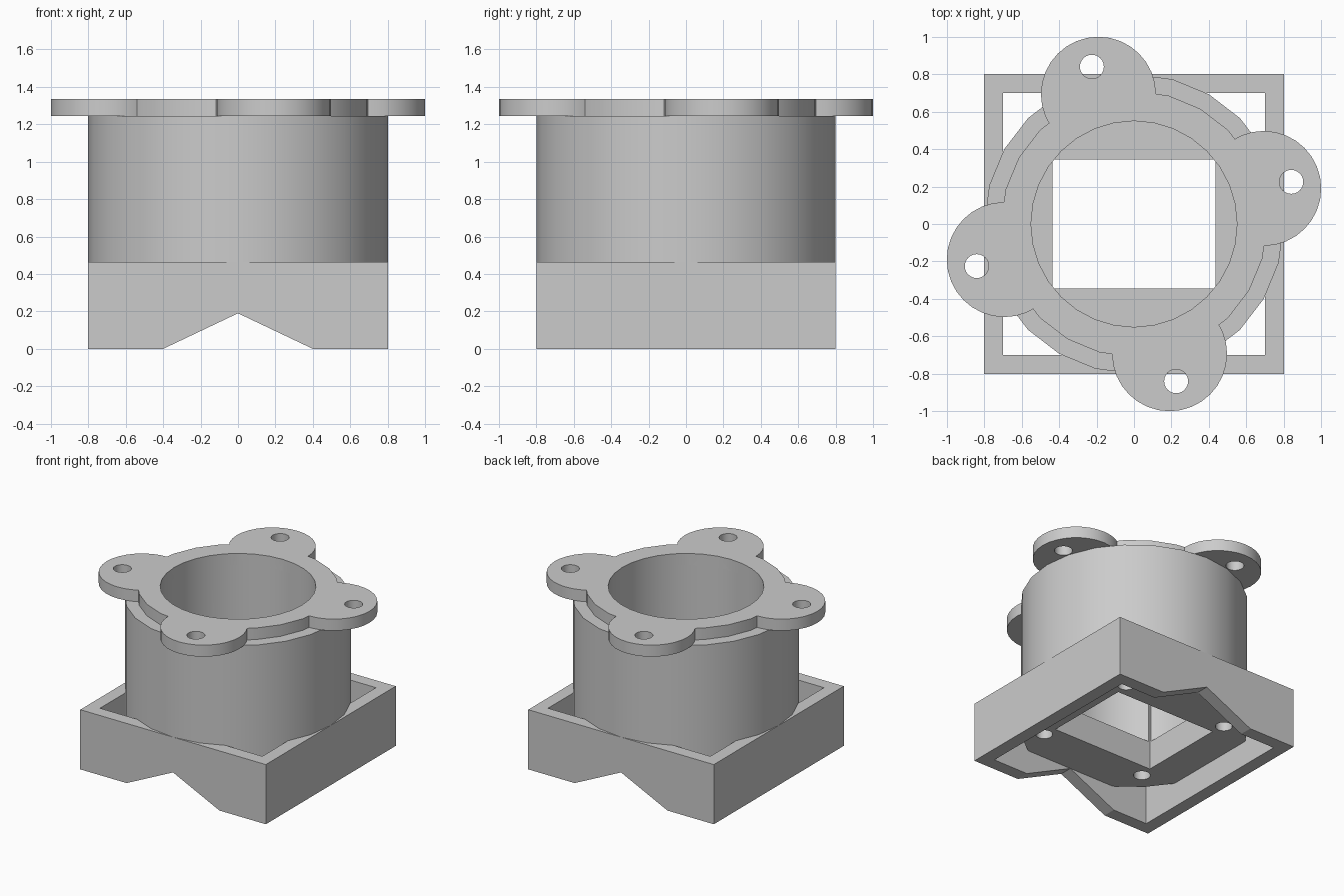
import bpy
from math import radians, cos, sin, pi

if "Cube" in bpy.data.objects:
    bpy.data.objects.remove(bpy.data.objects["Cube"], do_unlink=True)

grey = bpy.data.materials.new("plain_grey")
grey.use_nodes = True
colour = (0.6, 0.6, 0.6, 1)
grey.diffuse_color = colour
grey.node_tree.nodes["Principled BSDF"].inputs["Base Color"].default_value = colour


def cylinder(name, x, y, z0, z1, radius, sides):
    bpy.ops.mesh.primitive_cylinder_add(vertices=sides, radius=radius, depth=z1 - z0,
                                        location=(x, y, (z0 + z1) / 2))
    obj = bpy.context.object
    obj.name = name
    return obj


def box(name, sx, sy, z0, z1):
    bpy.ops.mesh.primitive_cube_add(size=1, location=(0, 0, (z0 + z1) / 2))
    obj = bpy.context.object
    obj.name = name
    obj.scale = (sx, sy, z1 - z0)
    return obj


def combine(target, tool, operation="DIFFERENCE"):
    """Apply a boolean and discard the tool."""
    mod = target.modifiers.new("boolean", "BOOLEAN")
    mod.operation, mod.solver, mod.object = operation, "EXACT", tool
    bpy.ops.object.select_all(action="DESELECT")
    bpy.context.view_layer.objects.active = target
    target.select_set(True)
    bpy.ops.object.modifier_apply(modifier=mod.name)
    bpy.data.objects.remove(tool, do_unlink=True)


def turned(x, y):
    """A point repeated at four quarter turns."""
    for i in range(4):
        c, s = cos(i * pi / 2), sin(i * pi / 2)
        yield x * c - y * s, x * s + y * c


FLOOR, DECK, TOP, RIM = 0.19, 0.465, 1.245, 1.335

# Square skirt, open through, with V notches front and back
skirt = box("square_skirt", 1.6, 1.6, 0, DECK)
combine(skirt, box("cutter", 1.4, 1.4, -1, 1))
notch = cylinder("cutter", 0, 0, -1, 1, 1, 4)
notch.rotation_euler.x = radians(90)
notch.scale = (0.4, FLOOR, 1)
combine(skirt, notch)

# Round body with a bore, a rectangular port and blind screw holes
body = cylinder("round_body", 0, 0, FLOOR, TOP, 0.8, 24)
combine(body, cylinder("cutter", 0, 0, 0.41, 2, 0.55, 32))
combine(body, box("cutter", 0.87, 0.69, 0, 0.8))
for x, y in turned(0.45, 0.45):
    combine(body, cylinder("cutter", x, y, 0, 0.41, 0.06, 24))

# Flange ring with four drilled lobes
flange = cylinder("lobed_flange", 0, 0, TOP, RIM, 0.71, 24)
for x, y in turned(0.693, 0.19):
    combine(flange, cylinder("lobe", x, y, TOP, RIM, 0.307, 32), "UNION")
for x, y in turned(0.84, 0.225):
    combine(flange, cylinder("cutter", x, y, 1, 2, 0.064, 24))
combine(flange, cylinder("cutter", 0, 0, 1, 2, 0.55, 32))

# Shared finish
for obj in (skirt, body, flange):
    obj.data.materials.clear()
    obj.data.materials.append(grey)
    for face in obj.data.polygons:
        face.material_index = 0
    bpy.ops.object.select_all(action="DESELECT")
    bpy.context.view_layer.objects.active = obj
    obj.select_set(True)
    bpy.ops.object.shade_smooth_by_angle(angle=radians(30))
